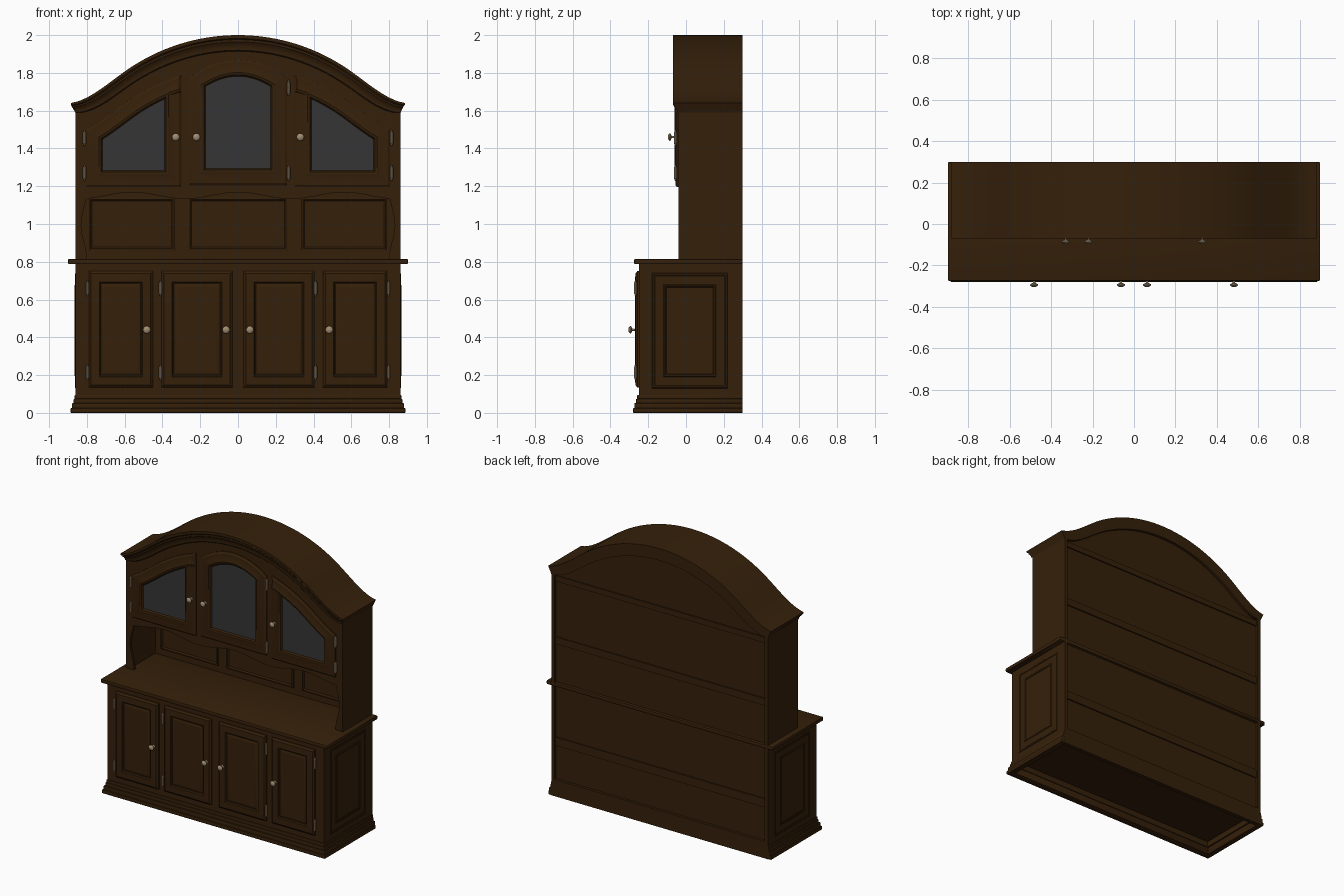
import bpy, bmesh, math
from mathutils import Vector

if "Cube" in bpy.data.objects:
    bpy.data.objects.remove(bpy.data.objects["Cube"])


def material(name, rgb):
    m = bpy.data.materials.new(name)
    m.use_nodes = True
    m.diffuse_color = (*rgb, 1)
    bsdf = next(n for n in m.node_tree.nodes if n.type == 'BSDF_PRINCIPLED')
    bsdf.inputs["Base Color"].default_value = (*rgb, 1)
    return m


WOOD = material("dark walnut", (0.036, 0.0145, 0.003))
GLASS = material("grey glass", (0.036, 0.036, 0.036))
BRASS = material("aged brass", (0.36, 0.27, 0.17))


def finish(name, bm, mats, smooth=True):
    bmesh.ops.recalc_face_normals(bm, faces=bm.faces)
    mesh = bpy.data.meshes.new(name)
    bm.to_mesh(mesh)
    bm.free()
    ob = bpy.data.objects.new(name, mesh)
    bpy.context.collection.objects.link(ob)
    for m in mats:
        mesh.materials.append(m)
    if smooth:
        bpy.ops.object.select_all(action='DESELECT')
        ob.select_set(True)
        bpy.context.view_layer.objects.active = ob
        bpy.ops.object.shade_smooth_by_angle(angle=math.radians(30))
    return ob


def box(name, x, y, z, bevel=0):
    bm = bmesh.new()
    bmesh.ops.create_cube(bm, size=1)
    for v in bm.verts:
        v.co = [a + (b - a) * (c + 0.5) for (a, b), c in zip((x, y, z), v.co)]
    if bevel:
        bmesh.ops.bevel(bm, geom=bm.edges[:], offset=bevel, segments=2, affect='EDGES', profile=0.5)
    return finish(name, bm, [WOOD], bevel > 0)


def inset(poly, d):
    """Offset a counter-clockwise outline inwards by d."""
    out = []
    for i, p in enumerate(poly):
        a = (p - poly[i - 1]).normalized()
        b = (poly[(i + 1) % len(poly)] - p).normalized()
        na, nb = Vector((-a.y, a.x)), Vector((-b.y, b.x))
        out.append(p + (na + nb) * d / (1 + na.dot(nb)))
    return out


def loft(name, rings, mats):
    """Bridge closed rings in turn; the last one is capped with the last material."""
    bm = bmesh.new()
    loops = [[bm.verts.new(p) for p in ring] for ring in rings]
    n = len(loops[0])
    for a, b in zip(loops, loops[1:]):
        for i in range(n):
            bm.faces.new((a[i], a[(i + 1) % n], b[(i + 1) % n], b[i]))
    bm.faces.new(loops[0])
    bm.faces.new(loops[-1]).material_index = len(mats) - 1
    return finish(name, bm, mats)


def panel(name, outline, place, profile, mats=(WOOD,)):
    """Moulded panel: profile holds (inset, height) steps from rim to middle."""
    rings = [[place(p.x, p.y, h) for p in inset(outline, d)] for d, h in profile]
    return loft(name, rings, mats)


def rect(x0, x1, z0, z1):
    return [Vector(p) for p in ((x0, z0), (x1, z0), (x1, z1), (x0, z1))]


def front(y):
    return lambda u, z, h: (u, y - h, z)


def plate(name, outline, y, thick):
    return panel(name, outline, front(y), [(0, 0), (0, thick)])


def crown_z(x):
    """Height of the arched top: a circle that flares out at the ends."""
    x = abs(x)
    r, a, b, end = 1.03, 0.6, 0.89, 1.64
    if x <= a:
        return 2 - r + math.sqrt(r * r - x * x)
    z0, m0 = crown_z(a), -a / math.sqrt(r * r - a * a)
    h, t = b - a, (x - a) / (b - a)
    return (z0 * (2*t**3 - 3*t*t + 1) + end * (3*t*t - 2*t**3)
            + h * m0 * (t**3 - 2*t*t + t) - 0.12 * h * (t**3 - t*t))


def knob(x, y, z):
    shape = [(0.011, 0), (0.011, 0.004), (0.005, 0.007), (0.006, 0.02),
             (0.018, 0.025), (0.02, 0.031), (0.014, 0.037), (0.005, 0.04)]
    ring = [k * math.tau / 16 for k in range(16)]
    loft("knob", [[(x + r * math.cos(a), y - d, z + r * math.sin(a)) for a in ring]
                  for r, d in shape], [BRASS])


def hinge(x, y, z):
    shape = [(0.002, -0.042), (0.006, -0.038), (0.004, -0.032), (0.009, -0.03),
             (0.009, 0.03), (0.004, 0.032), (0.006, 0.038), (0.002, 0.042)]
    ring = [k * math.tau / 10 for k in range(10)]
    loft("hinge", [[(x + r * math.cos(a), y + r * math.sin(a), z + d) for a in ring]
                   for r, d in shape], [BRASS])


# Lower cabinet carcass, with a recessed back between rails
BACK, LOW, UP = 0.3, -0.25, -0.04
box("lower_front", (-0.86, 0.86), (LOW, LOW + 0.025), (0.05, 0.79))
box("lower_back", (-0.84, 0.84), (0.265, 0.28), (0.05, 0.79))
box("middle_back_rail", (-0.84, 0.84), (0.27, 0.29), (0.36, 0.42))
box("bottom_back_rail", (-0.86, 0.86), (0.27, BACK), (0, 0.12))
box("cabinet_floor", (-0.84, 0.84), (LOW + 0.02, 0.27), (0.09, 0.11))
box("counter_top", (-0.9, 0.9), (-0.275, BACK), (0.787, 0.815), 0.007)

# Stepped plinth on three sides
for w, z0, z1 in ((0.886, 0, 0.025), (0.879, 0.02, 0.052), (0.87, 0.047, 0.075), (0.865, 0.07, 0.095)):
    box("plinth_front", (-w, w), (0.606 - w, LOW + 0.02), (z0, z1), 0.004)
    for s in (-1, 1):
        box("plinth_side", sorted((s * 0.845, s * w)), (0.606 - w, BACK), (z0, z1), 0.004)

# Lower doors and side panels
DOOR = [(0, 0), (0, 0.008), (0.012, 0.018), (0.056, 0.02), (0.061, 0.012),
        (0.066, 0.01), (0.08, 0.016), (0.085, 0.016)]
SIDE_PANEL = [(0, 0), (0.004, 0.004), (0.012, 0.004), (0.016, 0.001),
              (0.06, 0.001), (0.065, 0.005), (0.072, 0.005), (0.076, 0.001)]
for s in (-1, 1):
    box("lower_side", sorted((s * 0.835, s * 0.86)), (LOW, BACK), (0.05, 0.79))
    panel("lower_side_panel", rect(-0.18, 0.22, 0.13, 0.74),
          lambda u, z, h: (s * (0.86 + h), u, z), SIDE_PANEL)
    for a, b, knob_x, hinge_x in ((0.03, 0.405, 0.063, 0.411), (0.45, 0.79, 0.483, 0.797)):
        panel("lower_door", rect(*sorted((s * a, s * b)), 0.135, 0.75), front(LOW), DOOR)
        knob(s * knob_x, LOW - 0.015, 0.44)
        for z in (0.215, 0.66):
            hinge(s * hinge_x, LOW - 0.017, z)

# Upper cabinet sides, back and niche
for s in (-1, 1):
    box("upper_side", sorted((s * 0.835, s * 0.86)), (UP, BACK), (0.81, 1.62))
box("niche_back", (-0.84, 0.84), (0.255, 0.28), (0.81, 1.2))
box("niche_ceiling", (-0.84, 0.84), (UP + 0.005, 0.27), (1.17, 1.2))
for name, z0, z1 in (("upper_back_rail", 1.09, 1.14), ("top_back_rail", 1.54, 1.58)):
    box(name, (-0.84, 0.84), (0.26, 0.29), (z0, z1))


def under_crown(z0, drop, a, b, n=48):
    xs = [b + (a - b) * i / n for i in range(n + 1)]
    return [Vector((a, z0)), Vector((b, z0))] + [Vector((x, crown_z(x) - drop)) for x in xs]


plate("upper_front", under_crown(1.19, 0.04, -0.86, 0.86), UP + 0.025, 0.025)
plate("upper_back", under_crown(1.15, 0.04, -0.85, 0.85), 0.28, 0.02)

# Arched crown: one moulded section (half width, y, drop) carried along the curve
END = 0.885
SECTION = [(END, BACK, 0), (END, -0.07, 0), (END, -0.07, 0.018), (0.875, -0.063, 0.024),
           (0.875, -0.063, 0.036), (0.869, -0.054, 0.048), (0.864, -0.048, 0.066),
           (0.864, -0.048, 0.08), (0.86, -0.041, 0.086), (0.86, BACK, 0.086)]
columns = [END * (i / 32 - 1) for i in range(65)]
loft("crown", [[(x * w / END, y, crown_z(x) - d * (1 - 0.4 * (x / END) ** 6))
                for w, y, d in SECTION] for x in columns], [WOOD])

# Glazed doors
GLAZED = [(0, 0), (0, 0.008), (0.012, 0.016), (0.06, 0.018), (0.068, 0.022),
          (0.08, 0.019), (0.088, 0.008)]
arch = [Vector((0.26 * (1 - i / 12), 1.87 - 0.095 * (1 - i / 12) ** 2)) for i in range(25)]
panel("centre_door", [Vector((-0.26, 1.205)), Vector((0.26, 1.205))] + arch,
      front(UP), GLAZED, (WOOD, GLASS))
for s in (-1, 1):
    a, b = sorted((s * 0.3, s * 0.805))
    panel("side_glazed_door", under_crown(1.195, 0.167, a, b, 16), front(UP), GLAZED, (WOOD, GLASS))
    for z in (1.27, 1.455):
        hinge(s * 0.813, UP - 0.016, z)
for z in (1.27, 1.72):
    hinge(0.268, UP - 0.016, z)
for x in (-0.33, -0.22, 0.33):
    knob(x, UP - 0.016, 1.46)

# Niche panels, scalloped valance and side brackets
NICHE = [(0, 0), (0, 0.008), (0.01, 0.01), (0.018, 0.002), (0.03, 0.002)]
for a, b in ((-0.79, -0.335), (-0.265, 0.265), (0.335, 0.79)):
    panel("niche_panel", rect(a, b, 0.86, 1.14), front(0.255), NICHE)
wave = [Vector((x, 1.15 + 0.018 * math.cos(x * math.tau / 0.56)))
        for x in (-0.84 + 1.68 * i / 60 for i in range(61))]
plate("valance", wave + [Vector((0.84, 1.2)), Vector((-0.84, 1.2))], UP + 0.02, 0.019)
for s in (-1, 1):
    edge = [Vector((s * (0.815 - 0.015 * math.cos((z - 0.815) * math.tau / 0.36)), z))
            for z in (0.815 + 0.36 * i / 24 for i in range(25))]
    outline = [Vector((s * 0.85, 1.175)), Vector((s * 0.85, 0.815))] + edge
    plate("side_bracket", outline if s < 0 else outline[::-1], UP + 0.02, 0.018)
